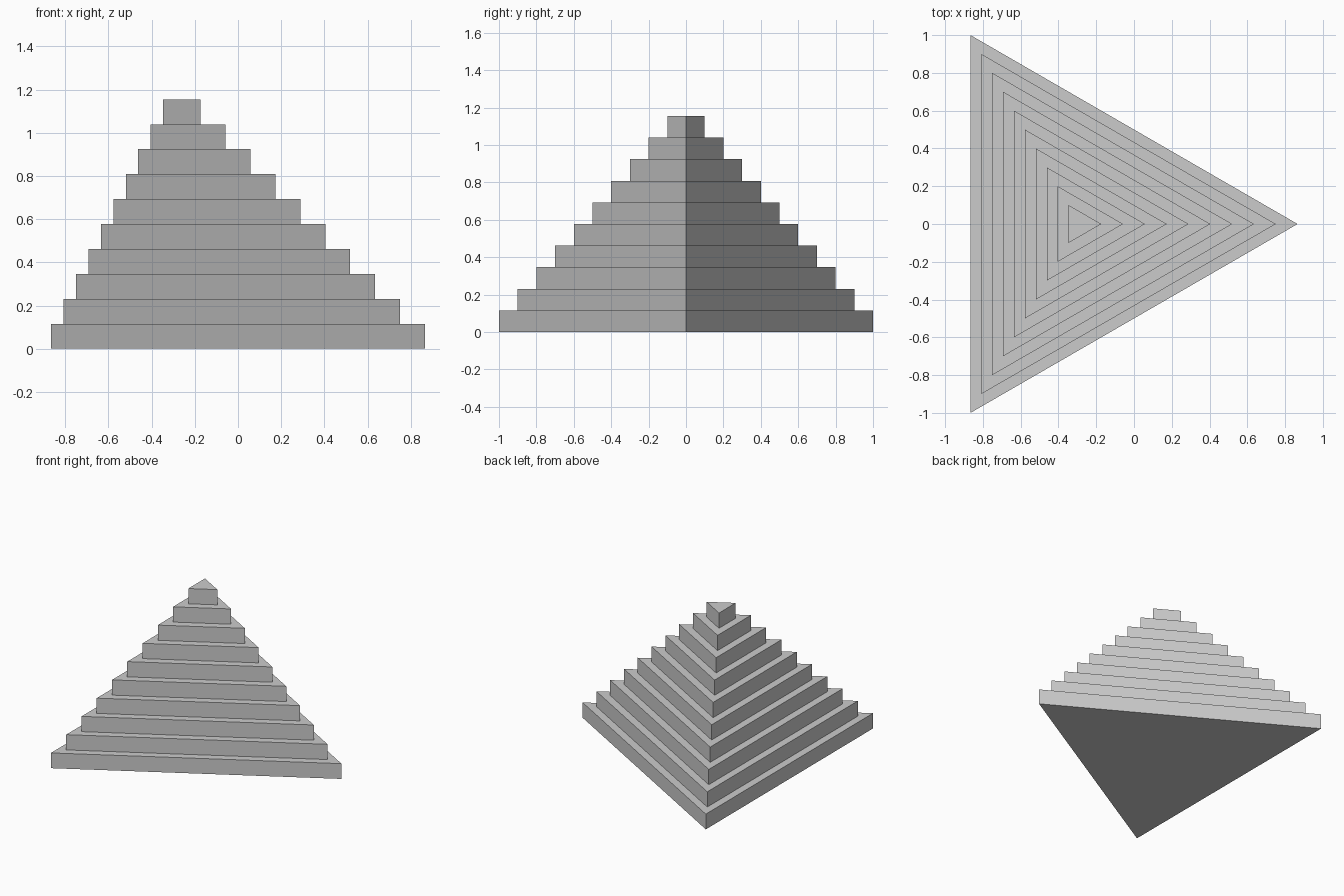
import bpy, bmesh
from math import sqrt, cos, sin, pi

if "Cube" in bpy.data.objects:
    bpy.data.objects.remove(bpy.data.objects["Cube"])

TIERS = 10
STEP = 0.2 / sqrt(3)            # tier height, also the shrink of the circumradius
RADIUS = 2 / sqrt(3)            # circumradius of a triangle with side 2
CENTRE_X = -RADIUS / 4          # puts the triangle's bounding box on x = 0

bm = bmesh.new()


def ring(radius, z):
    """Triangle of vertices with one corner pointing to +x."""
    return [bm.verts.new((CENTRE_X + radius * cos(k * 2 * pi / 3),
                          radius * sin(k * 2 * pi / 3), z)) for k in range(3)]


# Stepped profile: a lower and an upper ring for each tier
rings = []
for i in range(TIERS):
    r = RADIUS - i * STEP
    rings += [ring(r, i * STEP), ring(r, (i + 1) * STEP)]

# Walls and ledges between successive rings
for a, b in zip(rings, rings[1:]):
    for k in range(3):
        n = (k + 1) % 3
        bm.faces.new((a[k], a[n], b[n], b[k]))

# Base and top
bm.faces.new(rings[0][::-1])
bm.faces.new(rings[-1])
bmesh.ops.recalc_face_normals(bm, faces=bm.faces)

mesh = bpy.data.meshes.new("stepped_pyramid")
bm.to_mesh(mesh)
bm.free()
bpy.context.collection.objects.link(bpy.data.objects.new("stepped_pyramid", mesh))
